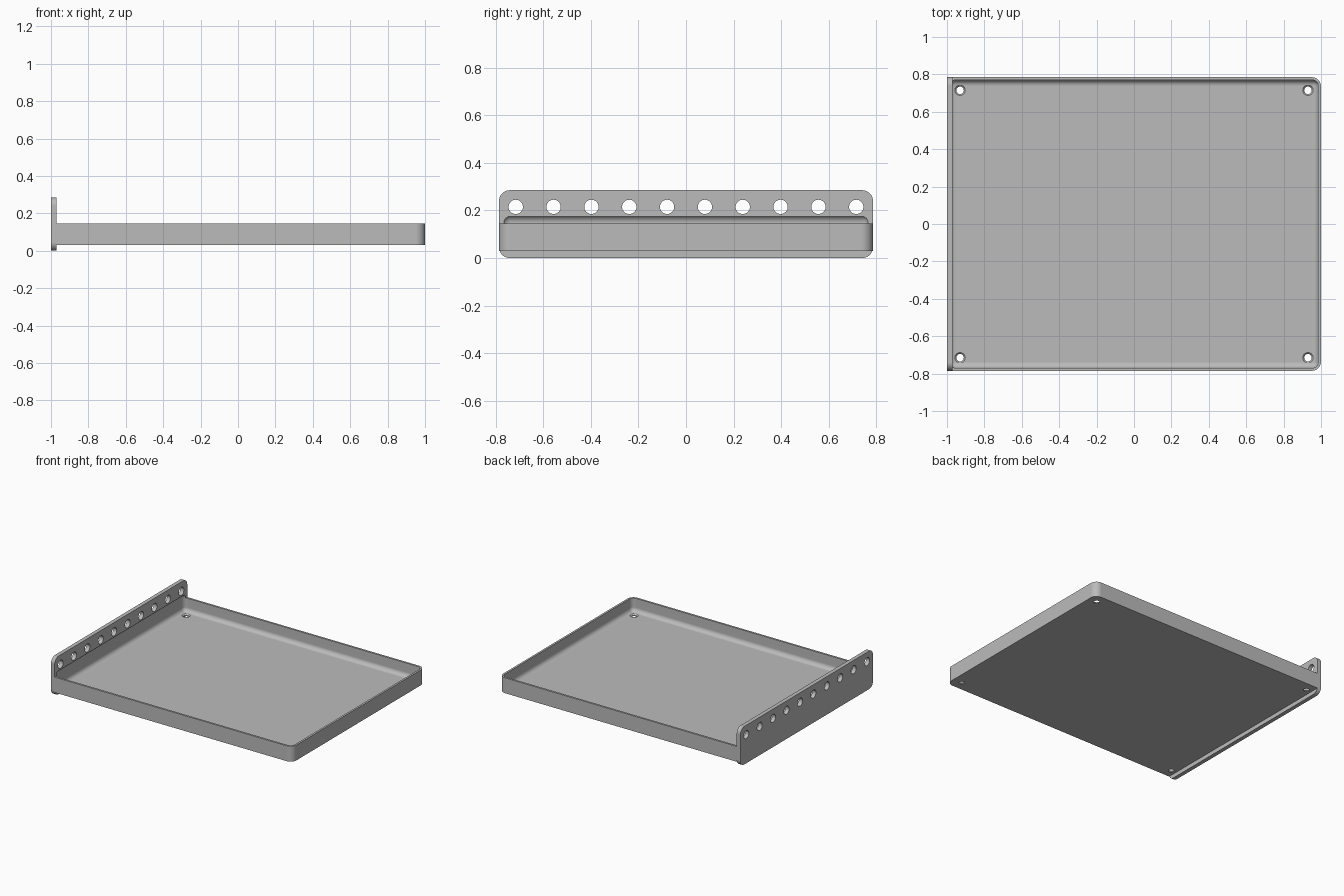
import bpy, bmesh
from math import pi, cos, sin, radians
from mathutils import Matrix, Vector

cube = bpy.data.objects.get("Cube")
if cube:
    bpy.data.objects.remove(cube, do_unlink=True)

HALF_Y = 0.785        # half width of tray and flange
PLATE_X = -0.97       # inner face of the flange
FLOOR, WALL_TOP = 0.03, 0.145

grey = bpy.data.materials.new("grey metal")
grey.use_nodes = True
grey.diffuse_color = (0.5, 0.5, 0.5, 1)
grey.node_tree.nodes["Principled BSDF"].inputs["Base Color"].default_value = (0.5, 0.5, 0.5, 1)


def make_object(name, bm):
    bmesh.ops.recalc_face_normals(bm, faces=bm.faces)
    mesh = bpy.data.meshes.new(name)
    bm.to_mesh(mesh)
    bm.free()
    mesh.materials.append(grey)
    obj = bpy.data.objects.new(name, mesh)
    bpy.context.collection.objects.link(obj)
    return obj


def rounded_outline(u0, u1, v0, v1, radii, steps=10):
    """Rectangle outline, radii given anticlockwise from the upper right corner."""
    corners = [(u1, v1, -1, -1), (u0, v1, 1, -1), (u0, v0, 1, 1), (u1, v0, -1, 1)]
    points = []
    for i, ((u, v, su, sv), r) in enumerate(zip(corners, radii)):
        for k in range(steps + 1 if r else 1):
            a = (i + k / steps) * pi / 2
            points.append((u + su * r + r * cos(a), v + sv * r + r * sin(a)))
    return points


def prism(name, points, depth):
    bm = bmesh.new()
    face = bm.faces.new([bm.verts.new(p) for p in points])
    new = bmesh.ops.extrude_face_region(bm, geom=[face])["geom"]
    bmesh.ops.translate(bm, vec=Vector(depth),
                        verts=[g for g in new if isinstance(g, bmesh.types.BMVert)])
    return make_object(name, bm)


def cones(name, places, r1, r2, depth, turn=Matrix()):
    bm = bmesh.new()
    for p in places:
        bmesh.ops.create_cone(bm, cap_ends=True, segments=32, radius1=r1, radius2=r2,
                              depth=depth, matrix=Matrix.Translation(p) @ turn)
    return make_object(name, bm)


def combine(target, other, operation):
    """Apply a boolean and discard the helper object."""
    other.hide_render = True
    mod = target.modifiers.new(operation, "BOOLEAN")
    mod.operation, mod.solver, mod.object = operation, "EXACT", other
    bpy.context.view_layer.objects.active = target
    bpy.ops.object.modifier_apply(modifier=mod.name)
    bpy.data.objects.remove(other, do_unlink=True)


# Tray body, rounded at the two far corners
outline = rounded_outline(PLATE_X, 1, -HALF_Y, HALF_Y, (0.05, 0, 0, 0.05))
tray = prism("tray_with_flange", [(x, y, FLOOR) for x, y in outline], (0, 0, WALL_TOP - FLOOR))

# Upright flange at the -x end
outline = rounded_outline(-HALF_Y, HALF_Y, 0, 0.285, (0.045,) * 4)
flange = prism("flange", [(-1, y, z) for y, z in outline], (PLATE_X + 1, 0, 0))
combine(tray, flange, "UNION")

# Filleted cavity, biting slightly into the flange
bm = bmesh.new()
bmesh.ops.create_cube(bm, size=1, matrix=Matrix.Translation((0, 0, 0.1125))
                      @ Matrix.Diagonal((1.97, 1.54, 0.135, 1)))
bmesh.ops.bevel(bm, geom=bm.edges[:], offset=0.032, segments=8, profile=0.5, affect="EDGES")
combine(tray, make_object("cavity_cutter", bm), "DIFFERENCE")

# Row of holes through the flange
row = [(-0.985, -0.715 + i * 1.43 / 9, 0.215) for i in range(10)]
combine(tray, cones("row_cutter", row, 0.03, 0.03, 0.1, Matrix.Rotation(pi / 2, 4, "Y")), "DIFFERENCE")

# Countersunk screw holes in the floor corners
screws = [(x, y, 0.045) for x in (-0.93, 0.93) for y in (-0.715, 0.715)]
combine(tray, cones("screw_cutter", screws, 0.02, 0.02, 0.1), "DIFFERENCE")
combine(tray, cones("countersink_cutter", screws, 0.018, 0.038, 0.02), "DIFFERENCE")

# Smooth fillets, crisp edges
bpy.ops.object.select_all(action="DESELECT")
tray.select_set(True)
bpy.context.view_layer.objects.active = tray
bpy.ops.object.shade_smooth_by_angle(angle=radians(30))
tray.modifiers.new("weighted normals", "WEIGHTED_NORMAL").keep_sharp = True
